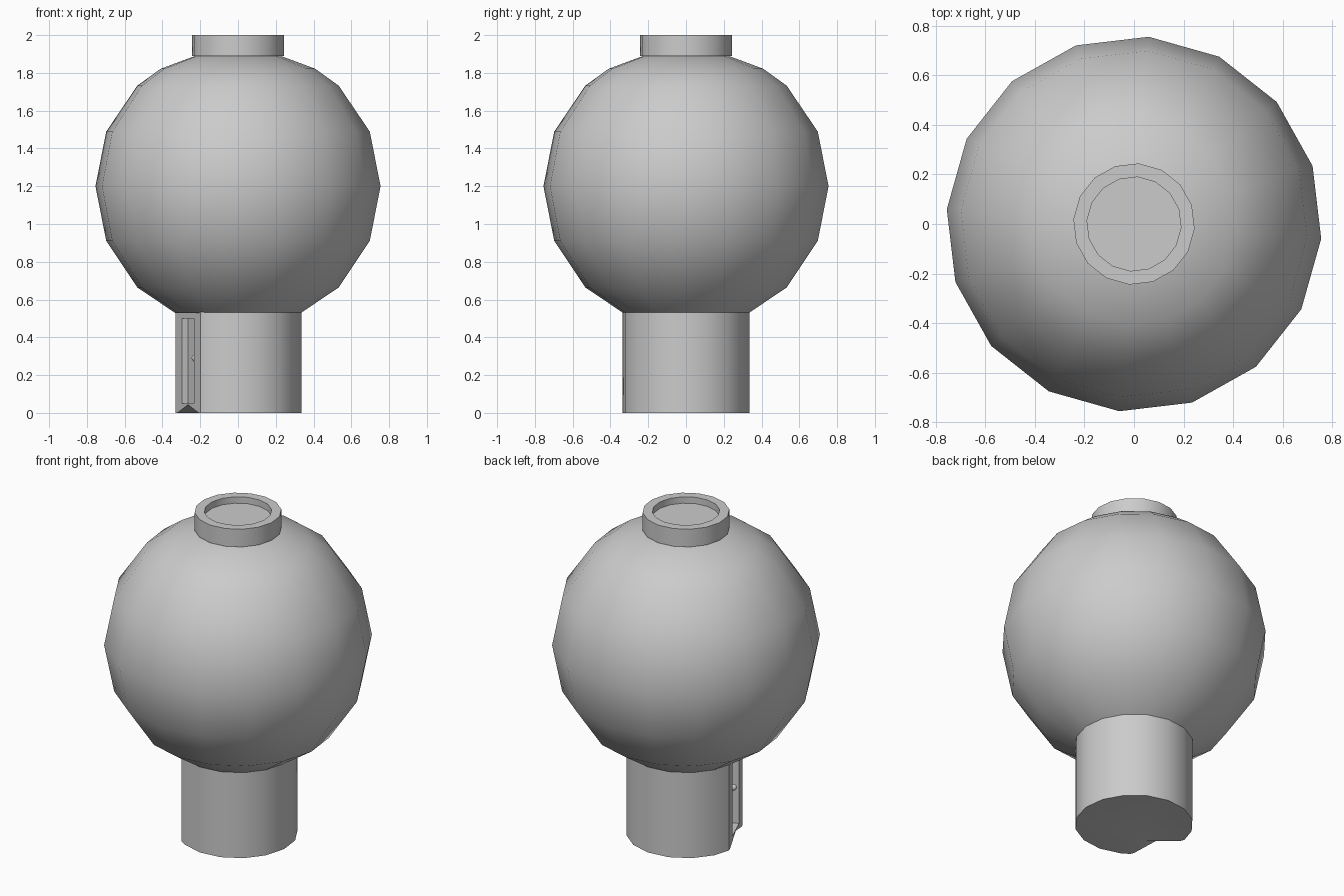
import bpy, bmesh, math
from mathutils import Vector, Matrix

if "Cube" in bpy.data.objects:
    bpy.data.objects.remove(bpy.data.objects["Cube"])

SIDES = 16
OFFSET = math.radians(-4.5)
DOOR = math.radians(202.5)
N = Vector((math.cos(DOOR), math.sin(DOOR), 0))     # direction the door faces
T = Vector((-math.sin(DOOR), math.cos(DOOR), 0))    # along the door width


def door_pt(n, t, z):
    return N * n + T * t + Vector((0, 0, z))


def finish(name, bm, smooth=True):
    bmesh.ops.recalc_face_normals(bm, faces=bm.faces)
    me = bpy.data.meshes.new(name)
    bm.to_mesh(me)
    bm.free()
    ob = bpy.data.objects.new(name, me)
    bpy.context.collection.objects.link(ob)
    if smooth:
        shade(ob)
    return ob


def shade(ob):
    bpy.ops.object.select_all(action='DESELECT')
    ob.select_set(True)
    bpy.context.view_layer.objects.active = ob
    bpy.ops.object.shade_smooth_by_angle(angle=math.radians(28))


def lathe(name, profile):
    """Revolve (radius, z) points around z and cap both ends."""
    bm = bmesh.new()
    rings = []
    for r, z in profile:
        rings.append([bm.verts.new((r * math.cos(OFFSET + i * math.tau / SIDES),
                                    r * math.sin(OFFSET + i * math.tau / SIDES), z))
                      for i in range(SIDES)])
    for a, b in zip(rings, rings[1:]):
        for i in range(SIDES):
            j = (i + 1) % SIDES
            bm.faces.new((a[i], a[j], b[j], b[i]))
    bm.faces.new(rings[0])
    bm.faces.new(rings[-1])
    return finish(name, bm)


def hull(name, points):
    bm = bmesh.new()
    verts = [bm.verts.new(p) for p in points]
    bmesh.ops.convex_hull(bm, input=verts)
    return finish(name, bm, smooth=False)


def cut(ob, cutter):
    mod = ob.modifiers.new("cut", 'BOOLEAN')
    mod.operation = 'DIFFERENCE'
    mod.object = cutter
    bpy.context.view_layer.objects.active = ob
    bpy.ops.object.modifier_apply(modifier=mod.name)
    bpy.data.objects.remove(cutter)


# Globe body
lathe("globe_body", [(0.335, 0.53), (0.535, 0.664), (0.70, 0.911), (0.757, 1.20),
                     (0.70, 1.489), (0.535, 1.732), (0.41, 1.822), (0.20, 1.90)])

# Top collar with a shallow dish
lathe("top_collar", [(0.245, 1.89), (0.245, 2.0), (0.19, 2.0), (0.19, 1.96)])

# Neck: round column with one flattened side for the door
outline = []
for i in range(SIDES):
    a = OFFSET + i * math.tau / SIDES
    deg = math.degrees(a) % 360
    if not 171 < deg < 235:
        outline.append((deg, Vector((0.336 * math.cos(a), 0.336 * math.sin(a), 0))))
for t in (-0.173, 0.173):
    p = door_pt(0.287, t, 0)
    outline.append((math.degrees(math.atan2(p.y, p.x)) % 360, p))
outline.sort(key=lambda e: e[0])
bm = bmesh.new()
base = bm.faces.new([bm.verts.new(p) for _, p in outline])
top = bmesh.ops.extrude_face_region(bm, geom=[base])
bmesh.ops.translate(bm, vec=(0, 0, 0.535),
                    verts=[v for v in top['geom'] if isinstance(v, bmesh.types.BMVert)])
neck = finish("neck", bm, smooth=False)

# Door recess and the chipped sill under it
cut(neck, hull("recess_cutter", [door_pt(n, t, z) for n in (0.25, 0.4)
                                 for t in (-0.085, 0.085) for z in (0.05, 0.5)]))
cut(neck, hull("sill_cutter", [door_pt(0.19, 0.03, -0.005), door_pt(0.29, 0.17, -0.005),
                               door_pt(0.29, -0.17, -0.005), door_pt(0.29, 0.0, 0.045)]))
shade(neck)

# Door knob
bm = bmesh.new()
bmesh.ops.create_uvsphere(bm, u_segments=12, v_segments=8, radius=0.018,
                          matrix=Matrix.Translation(door_pt(0.265, 0.045, 0.29)))
finish("door_knob", bm)
